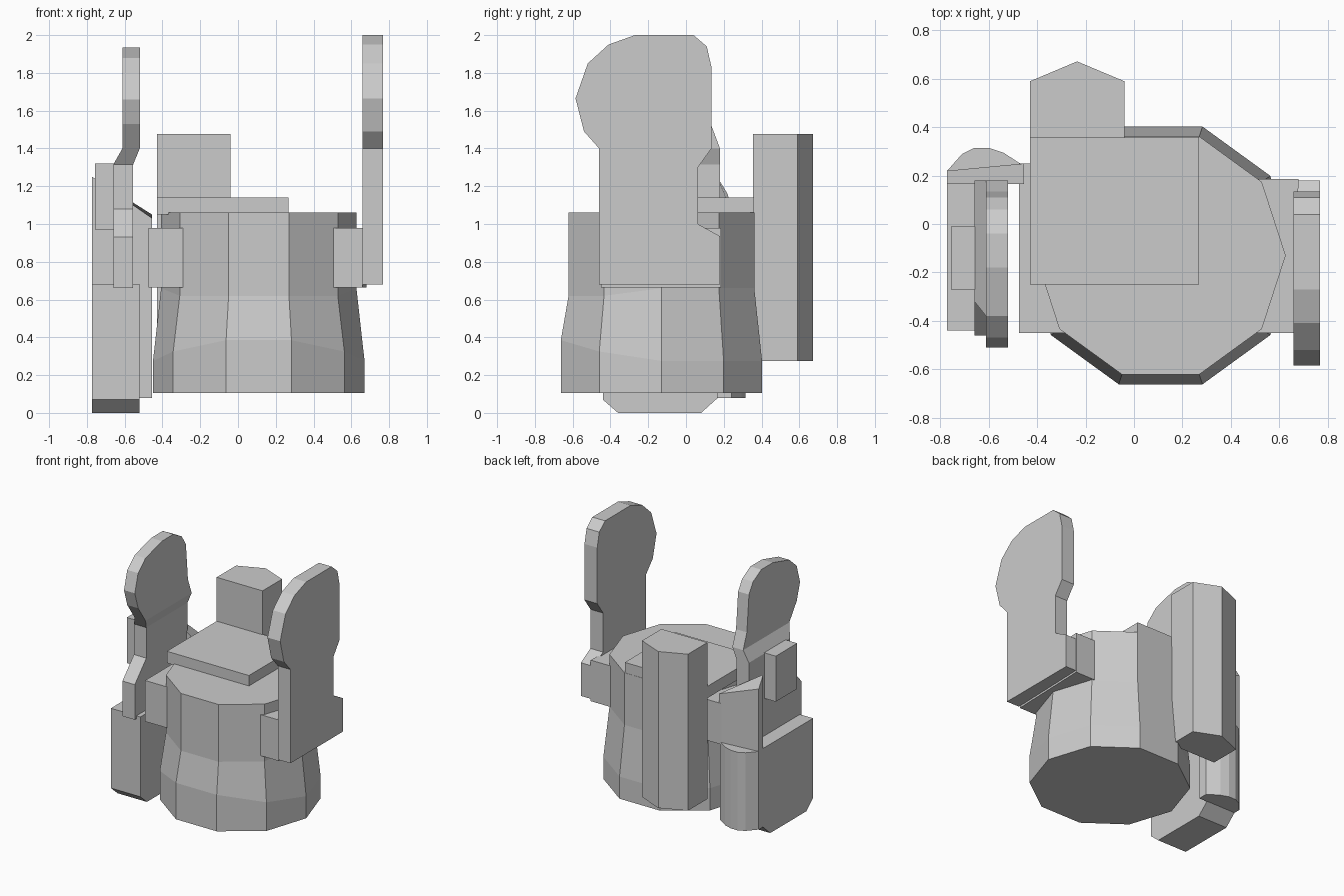
import bpy, bmesh
from math import cos, sin, pi


def finish(bm, name):
    bmesh.ops.recalc_face_normals(bm, faces=bm.faces[:])
    me = bpy.data.meshes.new(name)
    bm.to_mesh(me)
    bm.free()
    ob = bpy.data.objects.new(name, me)
    bpy.context.collection.objects.link(ob)
    return ob


def loft(name, rings):
    """Closed solid through rings of equal point count."""
    bm = bmesh.new()
    vr = [[bm.verts.new(p) for p in r] for r in rings]
    n = len(vr[0])
    for a, b in zip(vr, vr[1:]):
        for i in range(n):
            j = (i + 1) % n
            bm.faces.new((a[i], a[j], b[j], b[i]))
    bm.faces.new(vr[0])
    bm.faces.new(vr[-1])
    return finish(bm, name)


def side_prism(name, yz, x0, x1):
    return loft(name, [[(x, y, z) for y, z in yz] for x in (x0, x1)])


def plan_prism(name, xy, z0, z1):
    return loft(name, [[(x, y, z) for x, y in xy] for z in (z0, z1)])


def box(name, x0, x1, y0, y1, z0, z1):
    return plan_prism(name, [(x0, y0), (x1, y0), (x1, y1), (x0, y1)], z0, z1)


# Ten-sided body, flared below a waist that dips toward the back
def body_ring(r, z_of):
    pts = []
    for i in range(10):
        a = i * pi / 5
        s = sin(a)
        pts.append((0.11 + r * cos(a), -0.13 + r * s, z_of(s)))
    return pts


def flare_z(s):
    return 0.385 if s < -0.9 else 0.325 if s < -0.3 else 0.275


loft("body", [body_ring(0.56, lambda s: 0.105),
              body_ring(0.56, flare_z),
              body_ring(0.517, lambda s: 0.62 if s < -0.3 else 0.66),
              body_ring(0.517, lambda s: 1.06)])

# Lid plate and back column
box("lid", -0.43, 0.268, -0.25, 0.36, 1.05, 1.14)
plan_prism("back_column", [(-0.43, 0.355), (-0.04, 0.355), (-0.04, 0.59),
                           (-0.235, 0.672), (-0.43, 0.59)], 0.275, 1.477)

# Side mounts between the body and the arms
plan_prism("right_mount", [(0.40, -0.45), (0.66, -0.45), (0.68, 0.185),
                           (0.40, 0.185)], 0.665, 0.98)
box("left_mount", -0.475, -0.29, -0.45, 0.25, 0.665, 0.98)

# Right paddle
side_prism("right_paddle", [
    (-0.46, 0.68), (-0.46, 1.40), (-0.54, 1.49), (-0.585, 1.665),
    (-0.52, 1.85), (-0.41, 1.95), (-0.27, 2.0), (0.04, 2.0), (0.11, 1.94),
    (0.135, 1.83), (0.135, 1.40), (0.063, 1.30), (0.063, 1.0),
    (0.18, 0.935), (0.18, 0.68)], 0.66, 0.768)

# Left paddle: lower slab, sideways jog, rounded head
side_prism("left_slab", [(-0.46, 0.66), (-0.46, 0.93), (-0.32, 1.08),
                         (-0.32, 1.315), (0.18, 1.315), (0.18, 0.66)],
           -0.66, -0.555)
loft("left_jog", [
    [(-0.66, -0.32, 1.315), (-0.555, -0.32, 1.315),
     (-0.555, 0.18, 1.315), (-0.66, 0.18, 1.315)],
    [(-0.612, -0.38, 1.40), (-0.52, -0.38, 1.40),
     (-0.52, 0.18, 1.40), (-0.612, 0.18, 1.40)]])
side_prism("left_head", [
    (-0.38, 1.40), (-0.47, 1.53), (-0.51, 1.66), (-0.47, 1.80),
    (-0.38, 1.88), (-0.18, 1.935), (-0.04, 1.935), (0.06, 1.88),
    (0.11, 1.80), (0.135, 1.52), (0.18, 1.40)], -0.612, -0.52)

# Left lower box with chamfered underside, and outer block
side_prism("left_box", [(-0.44, 0.07), (-0.44, 0.683), (0.18, 0.683),
                        (0.18, 0.09), (0.08, 0.0), (-0.36, 0.0)],
           -0.772, -0.522)
box("outer_block", -0.756, -0.65, -0.27, -0.01, 0.97, 1.32)

# Rear hinge: rounded lower part and slant-topped upper part
plan_prism("rear_hinge_lower", [
    (-0.772, 0.165), (-0.772, 0.22), (-0.71, 0.29), (-0.66, 0.315),
    (-0.60, 0.315), (-0.54, 0.295), (-0.455, 0.24), (-0.455, 0.165)],
    0.08, 0.68)
loft("rear_hinge_upper", [
    [(-0.772, 0.165, 0.67), (-0.455, 0.165, 0.67),
     (-0.455, 0.25, 0.67), (-0.772, 0.22, 0.67)],
    [(-0.772, 0.165, 1.25), (-0.455, 0.165, 1.03),
     (-0.455, 0.25, 1.05), (-0.772, 0.22, 1.16)]])
